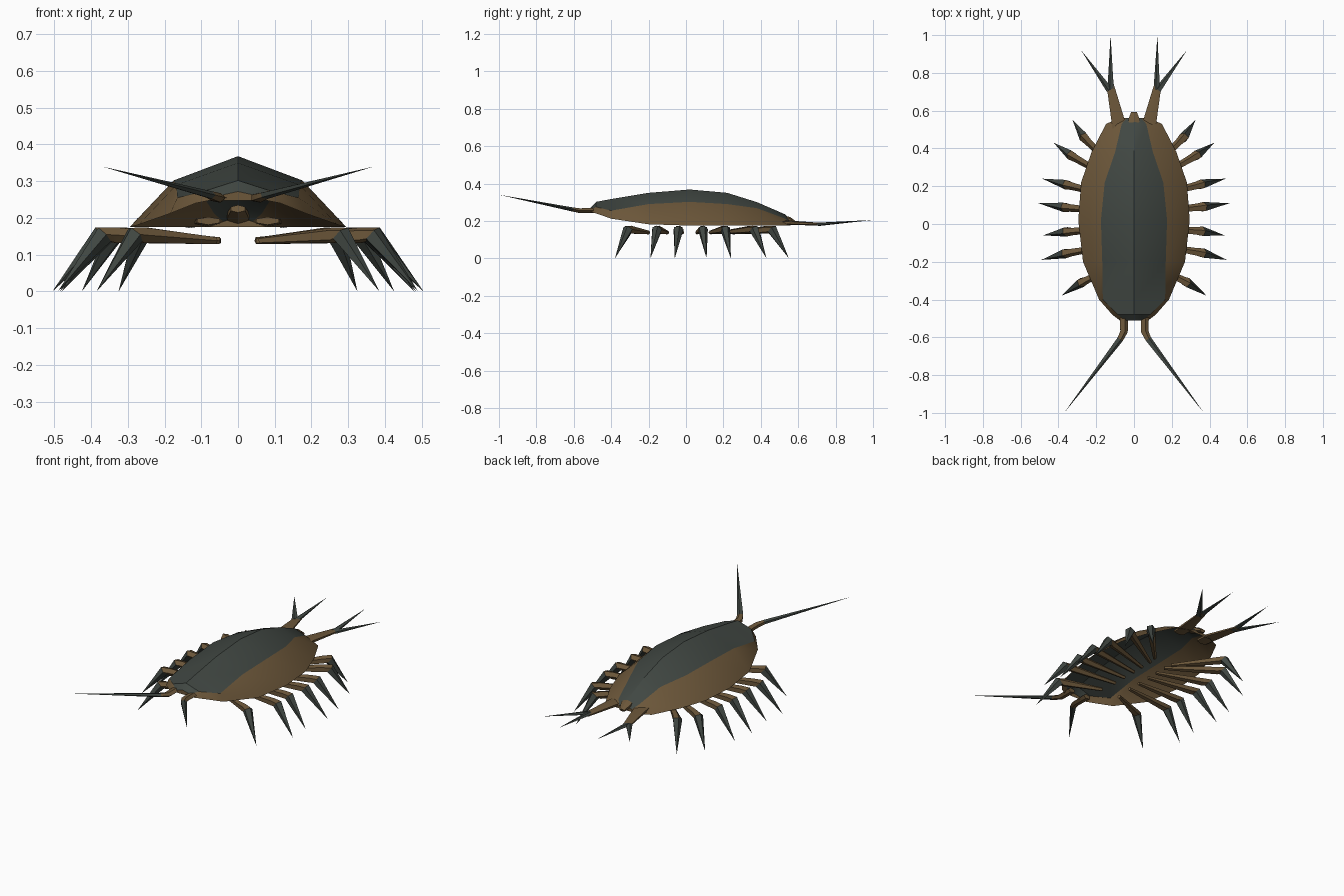
import bpy, bmesh, math
from mathutils import Vector

if "Cube" in bpy.data.objects:
    bpy.data.objects.remove(bpy.data.objects["Cube"])


def material(name, rgb):
    m = bpy.data.materials.new(name)
    m.diffuse_color = (*rgb, 1)
    m.use_nodes = True
    m.node_tree.nodes["Principled BSDF"].inputs["Base Color"].default_value = m.diffuse_color
    return m


GREEN = material("dark_green", (0.052, 0.063, 0.055))
BROWN = material("brown", (0.15, 0.095, 0.042))


def finish(name, bm):
    me = bpy.data.meshes.new(name)
    bm.to_mesh(me)
    bm.free()
    me.materials.append(GREEN)
    me.materials.append(BROWN)
    ob = bpy.data.objects.new(name, me)
    bpy.context.collection.objects.link(ob)
    bpy.ops.object.select_all(action='DESELECT')
    ob.select_set(True)
    bpy.context.view_layer.objects.active = ob
    bpy.ops.object.shade_smooth_by_angle(angle=math.radians(30))
    return ob


def limb(name, points, radii, mats, sides=6, flat=1.0):
    """Tapered tube through points; a zero radius closes to a tip."""
    bm = bmesh.new()
    pts = [Vector(p) for p in points]
    rings = []
    for i, p in enumerate(pts):
        d = (pts[min(i + 1, len(pts) - 1)] - pts[max(i - 1, 0)]).normalized()
        side = d.cross(Vector((0, 0, 1))).normalized()
        up = side.cross(d)
        if radii[i] == 0:
            rings.append([bm.verts.new(p)])
            continue
        ring = []
        for k in range(sides):
            a = math.tau * (k + 0.5) / sides
            ring.append(bm.verts.new(p + radii[i] * (side * math.cos(a) + up * flat * math.sin(a))))
        rings.append(ring)
    for i in range(len(rings) - 1):
        a, b = rings[i], rings[i + 1]
        for k in range(sides):
            n = (k + 1) % sides
            quad = [a[k], a[n], b[0]] if len(b) == 1 else [a[k], a[n], b[n], b[k]]
            bm.faces.new(quad).material_index = mats[i]
    bm.faces.new(rings[0]).material_index = mats[0]
    if len(rings[-1]) > 1:
        bm.faces.new(rings[-1]).material_index = mats[-1]
    bmesh.ops.recalc_face_normals(bm, faces=bm.faces)
    return finish(name, bm)


# Domed back shell, open underneath: y, rim x, rim z, shoulder x, shoulder z, ridge z
STATIONS = [
    (-0.51, 0.075, 0.248, 0.045, 0.262, 0.272),
    (-0.48, 0.115, 0.240, 0.085, 0.275, 0.302),
    (-0.40, 0.185, 0.212, 0.165, 0.255, 0.317),
    (-0.20, 0.270, 0.182, 0.168, 0.290, 0.350),
    (0.02, 0.295, 0.175, 0.175, 0.302, 0.368),
    (0.22, 0.280, 0.175, 0.155, 0.290, 0.350),
    (0.38, 0.225, 0.175, 0.100, 0.268, 0.300),
    (0.53, 0.148, 0.175, 0.065, 0.212, 0.235),
    (0.56, 0.080, 0.175, 0.040, 0.190, 0.202),
]
bm = bmesh.new()
rows = []
for y, rx, rz, sx, sz, tz in STATIONS:
    rows.append([bm.verts.new(c) for c in
                 ((-rx, y, rz), (-sx, y, sz), (0, y, tz), (sx, y, sz), (rx, y, rz))])
for a, b in zip(rows, rows[1:]):
    for k in range(4):
        f = bm.faces.new([a[k], a[k + 1], b[k + 1], b[k]])
        f.material_index = 1 if k in (0, 3) else 0
for row in (rows[0][::-1], rows[-1]):
    bm.faces.new(row).material_index = 1
bmesh.ops.recalc_face_normals(bm, faces=bm.faces)
finish("shell", bm)

# Small central tail plate
limb("tail_plate", [(0, 0.49, 0.225), (0, 0.55, 0.205), (0, 0.59, 0.185)],
     [0.022, 0.035, 0.018], [1, 1], flat=0.5)

# Seven leg pairs: root xy, knee xy, foot xy
LEGS = [
    ((0.06, -0.20), (0.28, -0.31), (0.385, -0.38)),
    ((0.05, -0.10), (0.365, -0.155), (0.49, -0.19)),
    ((0.05, -0.02), (0.36, -0.04), (0.48, -0.06)),
    ((0.05, 0.06), (0.37, 0.09), (0.505, 0.11)),
    ((0.05, 0.13), (0.36, 0.21), (0.485, 0.24)),
    ((0.05, 0.20), (0.335, 0.365), (0.425, 0.43)),
    ((0.06, 0.25), (0.265, 0.46), (0.325, 0.55)),
]
for s, label in ((1, "right"), (-1, "left")):
    for i, (r, k, f) in enumerate(LEGS):
        root = Vector((s * r[0], r[1], 0.138))
        knee = Vector((s * k[0], k[1], 0.155))
        foot = Vector((s * f[0], f[1], 0.0))
        limb(f"{label}_leg_{i + 1}", [root, knee.lerp(root, 0.1), knee, foot],
             [0.010, 0.022, 0.027, 0], [1, 1, 0], sides=5)

    # Antenna: short brown stalk and long green whip
    limb(f"{label}_antenna",
         [(s * 0.055, -0.47, 0.255), (s * 0.055, -0.57, 0.255),
          (s * 0.075, -0.61, 0.262), (s * 0.37, -1.0, 0.34)],
         [0.024, 0.022, 0.018, 0], [1, 1, 0], sides=5, flat=0.6)

    # Forked tail: flat stalk with two spikes
    limb(f"{label}_tail_stalk", [(s * 0.08, 0.48, 0.192), (s * 0.085, 0.55, 0.19),
                                 (s * 0.127, 0.74, 0.182)],
         [0.036, 0.040, 0.022], [1, 1], flat=0.3)
    limb(f"{label}_tail_inner_spike", [(s * 0.122, 0.71, 0.182), (s * 0.124, 1.0, 0.205)],
         [0.019, 0], [0], sides=5, flat=0.5)
    limb(f"{label}_tail_outer_spike", [(s * 0.128, 0.71, 0.182), (s * 0.28, 0.92, 0.20)],
         [0.019, 0], [0], sides=5, flat=0.5)
